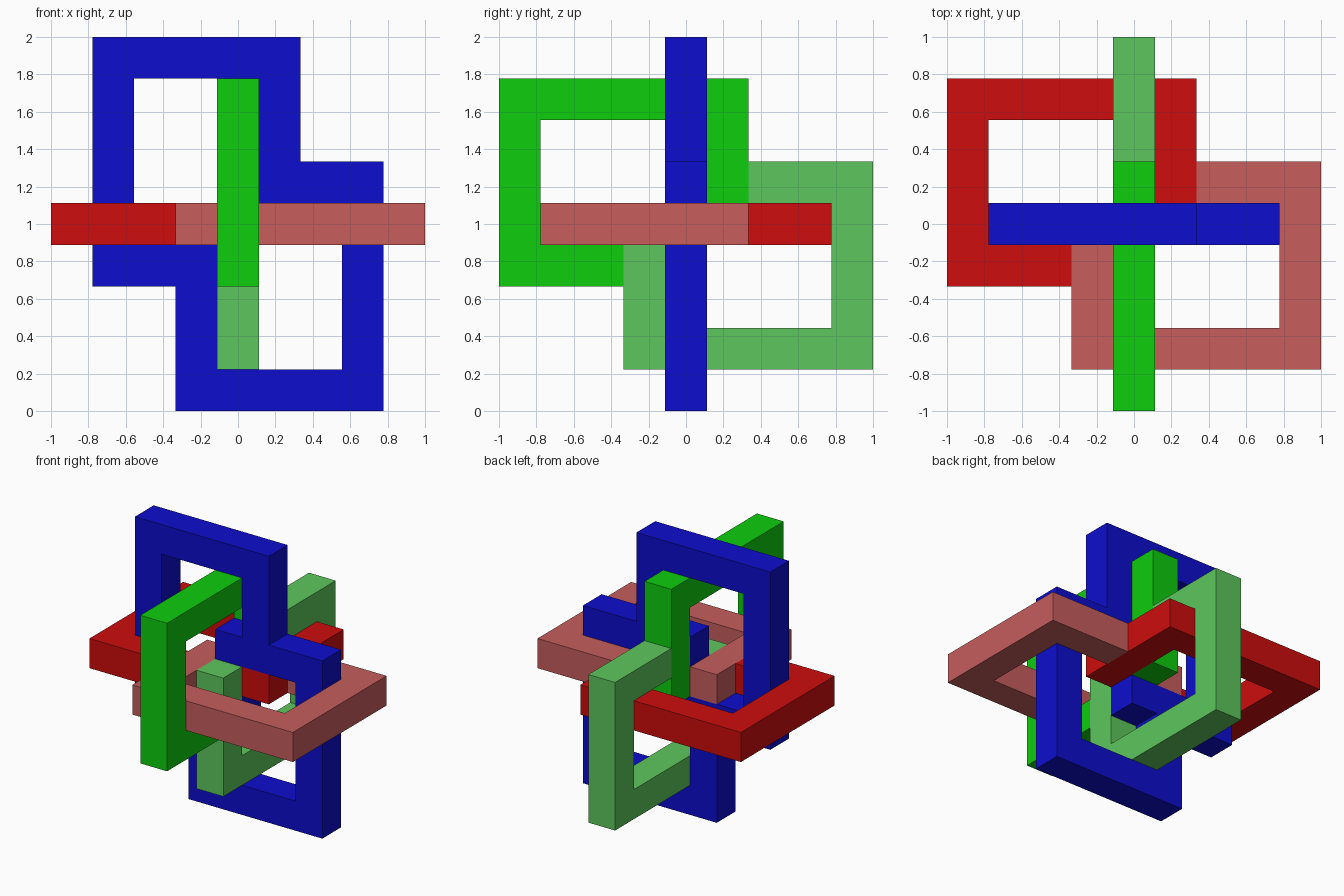
import bpy, bmesh
from mathutils import Vector

if "Cube" in bpy.data.objects:
    bpy.data.objects.remove(bpy.data.objects["Cube"])

CELL = 2 / 9  # bar thickness; the model fills a 9 x 9 x 9 cell grid

# Hook-shaped half of a double loop, in grid cells
HOOK = [(3, 3), (0, 3), (0, 8), (6, 8), (6, 4), (5, 4), (5, 7), (1, 7), (1, 4), (3, 4)]


def material(name, rgb):
    m = bpy.data.materials.new(name)
    m.diffuse_color = (*rgb, 1)
    m.use_nodes = True
    m.node_tree.nodes["Principled BSDF"].inputs["Base Color"].default_value = m.diffuse_color
    return m


def hook(name, shift, flip, mat):
    """Extruded hook; shift rotates the axes cyclically, flip turns it half a turn."""
    def place(u, v, w):
        p = [(c - 4.5) * CELL for c in (u, v, w)]
        q = Vector([p[(i - shift) % 3] for i in range(3)])
        return q + Vector((0, 0, 1))

    outline = [(9 - u, 9 - v) if flip else (u, v) for u, v in HOOK]
    bm = bmesh.new()
    face = bm.faces.new([bm.verts.new(place(u, v, 4)) for u, v in outline])
    ext = bmesh.ops.extrude_face_region(bm, geom=[face], use_keep_orig=True)
    verts = [e for e in ext["geom"] if isinstance(e, bmesh.types.BMVert)]
    bmesh.ops.translate(bm, verts=verts, vec=place(0, 0, 5) - place(0, 0, 4))
    bmesh.ops.recalc_face_normals(bm, faces=bm.faces)
    me = bpy.data.meshes.new(name)
    bm.to_mesh(me)
    bm.free()
    me.materials.append(mat)
    bpy.context.collection.objects.link(bpy.data.objects.new(name, me))


red = material("red", (0.61, 0.004, 0.004))
pale_red = material("pale red", (0.57, 0.11, 0.11))
green = material("green", (0.004, 0.61, 0.004))
pale_green = material("pale green", (0.11, 0.57, 0.11))
blue = material("blue", (0.004, 0.004, 0.61))

# Horizontal, side-facing and front-facing double loops
hook("horizontal_hook_left", 0, False, red)
hook("horizontal_hook_right", 0, True, pale_red)
hook("side_hook_front", 1, False, green)
hook("side_hook_back", 1, True, pale_green)
hook("upright_hook_lower", 2, False, blue)
hook("upright_hook_upper", 2, True, blue)
